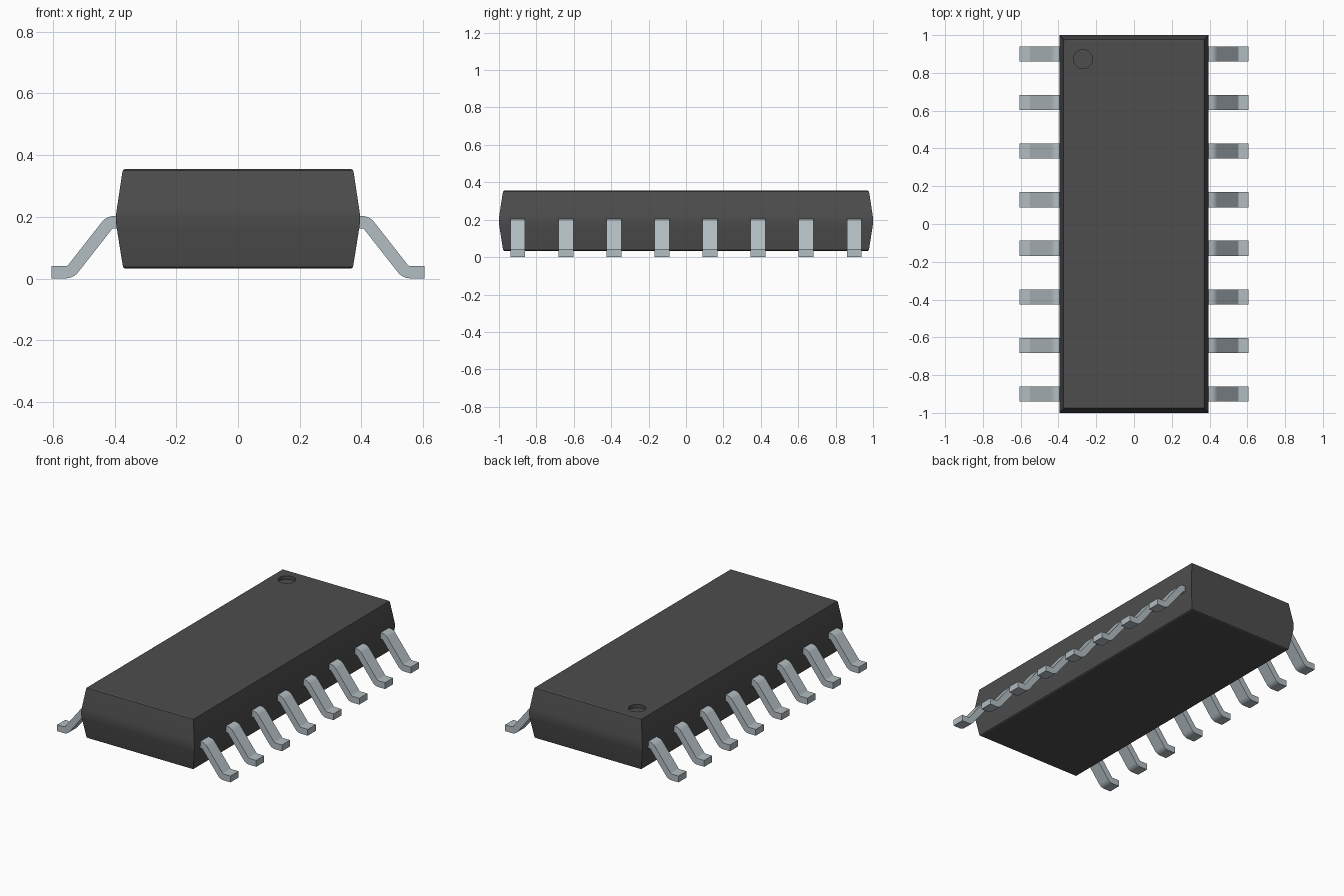
import bpy, bmesh, math
from mathutils import Vector

if "Cube" in bpy.data.objects:
    bpy.data.objects.remove(bpy.data.objects["Cube"], do_unlink=True)


def material(name, colour):
    mat = bpy.data.materials.new(name)
    mat.use_nodes = True
    mat.diffuse_color = (*colour, 1)
    mat.node_tree.nodes["Principled BSDF"].inputs["Base Color"].default_value = (*colour, 1)
    return mat


def make_object(name, mesh):
    obj = bpy.data.objects.new(name, mesh)
    bpy.context.collection.objects.link(obj)
    return obj


def mesh_from(bm, name, mat):
    bmesh.ops.recalc_face_normals(bm, faces=bm.faces)
    mesh = bpy.data.meshes.new(name)
    bm.to_mesh(mesh)
    bm.free()
    mesh.materials.append(mat)
    return mesh


def activate(obj):
    bpy.ops.object.select_all(action='DESELECT')
    obj.select_set(True)
    bpy.context.view_layer.objects.active = obj


black = material("black plastic", (0.075, 0.075, 0.075))
metal = material("tinned metal", (0.45, 0.51, 0.54))

# Body: rectangular rings lofted upwards, widest at the parting line
HALF_X, HALF_Y = 0.395, 1.0
levels = [(0.033, 0.029), (0.037, 0.023), (0.045, 0.021), (0.165, 0.002), (0.18, 0.0),
          (0.208, 0.0), (0.223, 0.002), (0.343, 0.020), (0.351, 0.022), (0.355, 0.028)]
bm = bmesh.new()
rings = []
for z, inset in levels:
    x, y = HALF_X - inset, HALF_Y - inset
    rings.append([bm.verts.new((sx * x, sy * y, z))
                  for sx, sy in ((-1, -1), (1, -1), (1, 1), (-1, 1))])
for low, high in zip(rings, rings[1:]):
    for i in range(4):
        j = (i + 1) % 4
        bm.faces.new((low[i], low[j], high[j], high[i]))
bm.faces.new(rings[0][::-1])
bm.faces.new(rings[-1])
body = make_object("body", mesh_from(bm, "body", black))

# Round orientation dimple sunk into the top
bpy.ops.mesh.primitive_cylinder_add(vertices=32, radius=0.05, depth=0.06,
                                    location=(-0.27, 0.873, 0.363))
cutter = bpy.context.object
cutter.name = "dimple_cutter"
cutter.hide_render = True
cutter.data.materials.append(black)
cut = body.modifiers.new("dimple", 'BOOLEAN')
cut.object = cutter
cut.solver = 'EXACT'
activate(body)
bpy.ops.object.modifier_apply(modifier=cut.name)
bpy.data.objects.remove(cutter, do_unlink=True)
bpy.ops.object.shade_smooth_by_angle(angle=math.radians(25))

# Leg: strip of constant thickness following a path with two rounded bends
WIDTH, THICK, RADIUS, STEPS = 0.08, 0.04, 0.03, 6
BEND = math.atan2(0.162, 0.127)
tangent = RADIUS * math.tan(BEND / 2)


def arc(centre, start, end):
    return [(centre + RADIUS * Vector((math.cos(a), math.sin(a))), a)
            for a in (start + (end - start) * i / STEPS for i in range(STEPS + 1))]


up = math.pi / 2
knee = Vector((0.416 - tangent, 0.183 - RADIUS))
ankle = Vector((0.543 + tangent, 0.021 + RADIUS))
upper = [(p, a) for p, a in arc(knee, up, up - BEND)]
lower = [(p, a + math.pi) for p, a in arc(ankle, -up - BEND, -up)]
path = [(Vector((0.375, 0.183)), up)] + upper + lower + [(Vector((0.605, 0.021)), up)]

top, bottom = [], []
for p, a in path:
    normal = Vector((math.cos(a), math.sin(a))) * THICK / 2
    top.append(p + normal)
    bottom.append(p - normal)
bm = bmesh.new()
outline = [bm.verts.new((p.x, -WIDTH / 2, max(p.y, 0))) for p in top + bottom[::-1]]
side = bm.faces.new(outline)
extruded = bmesh.ops.extrude_face_region(bm, geom=[side])
bmesh.ops.translate(bm, vec=(0, WIDTH, 0),
                    verts=[v for v in extruded["geom"] if isinstance(v, bmesh.types.BMVert)])
leg_mesh = mesh_from(bm, "leg", metal)

# Eight legs along each long side, sharing one mesh
PITCH = 0.257
for i in range(8):
    y = (i - 3.5) * PITCH
    left = make_object(f"left_leg_{i + 1}", leg_mesh)
    left.location.y = y
    right = make_object(f"right_leg_{i + 1}", leg_mesh)
    right.location.y = y
    right.rotation_euler.z = math.pi
    if i == 0:
        activate(left)
        bpy.ops.object.shade_smooth_by_angle(angle=math.radians(30))
